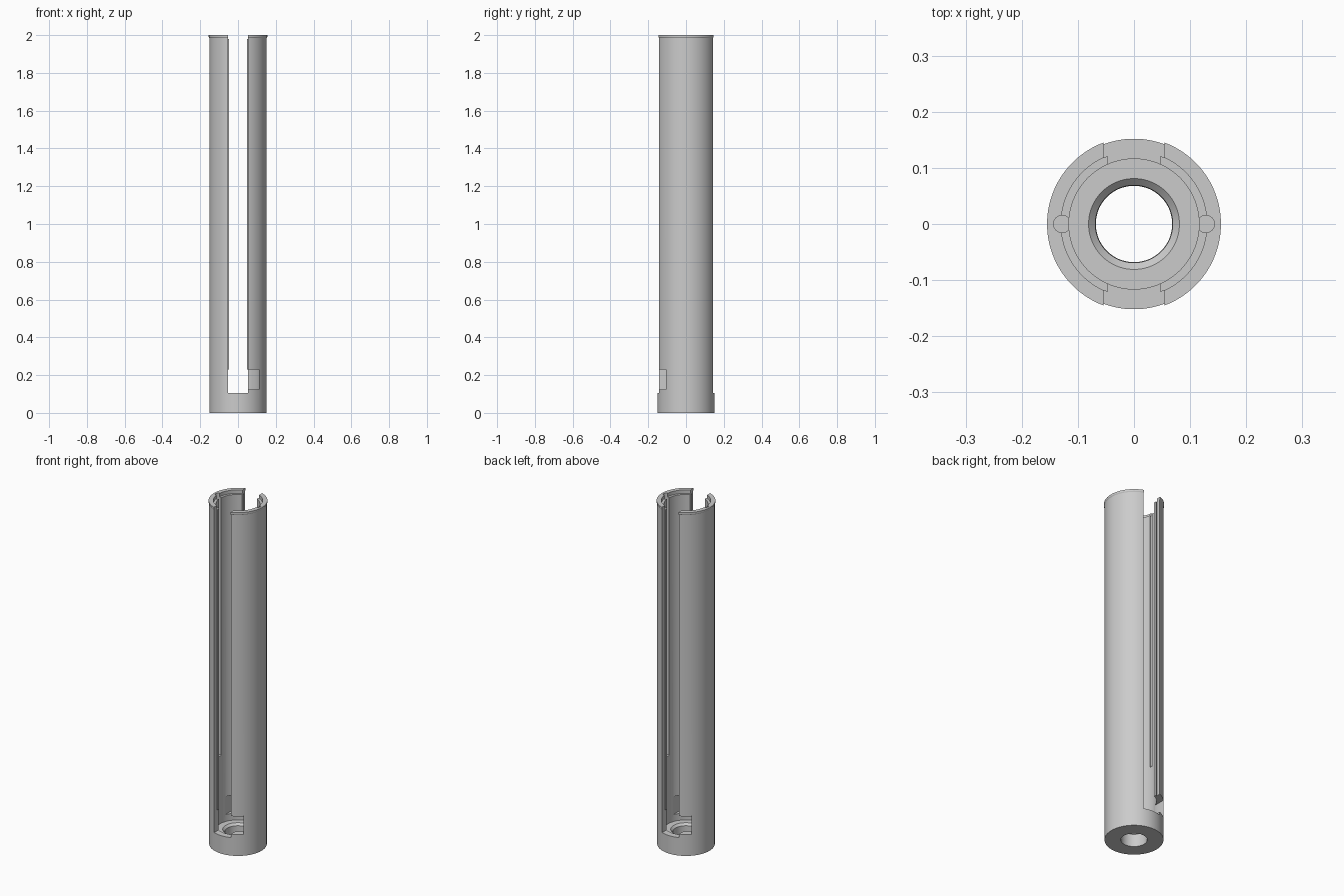
import bpy, bmesh, math
from mathutils import Matrix, Vector

cube = bpy.data.objects.get("Cube")
if cube:
    bpy.data.objects.remove(cube, do_unlink=True)

grey = bpy.data.materials.new("plain grey")
grey.use_nodes = True
colour = (0.6, 0.6, 0.6, 1)
grey.diffuse_color = colour
grey.node_tree.nodes["Principled BSDF"].inputs["Base Color"].default_value = colour


def add_object(name, bm):
    bmesh.ops.recalc_face_normals(bm, faces=bm.faces)
    mesh = bpy.data.meshes.new(name)
    bm.to_mesh(mesh)
    bm.free()
    mesh.materials.append(grey)
    obj = bpy.data.objects.new(name, mesh)
    bpy.context.collection.objects.link(obj)
    return obj


def lathe(name, profile, steps=96):
    """Spin a closed (radius, height) profile into a ring."""
    bm = bmesh.new()
    rings = []
    for i in range(steps):
        a = math.tau * (i + 0.5) / steps
        rings.append([bm.verts.new((r * math.cos(a), r * math.sin(a), z)) for r, z in profile])
    n = len(profile)
    for i in range(steps):
        a, b = rings[i], rings[(i + 1) % steps]
        for j in range(n):
            k = (j + 1) % n
            bm.faces.new((a[j], b[j], b[k], a[k]))
    return add_object(name, bm)


def box(low, high):
    low, high = Vector(low), Vector(high)
    bm = bmesh.new()
    bmesh.ops.create_cube(bm, size=1, matrix=Matrix.Translation((low + high) / 2)
                          @ Matrix.Diagonal((*(high - low), 1)))
    return add_object("cutter", bm)


def rod(x, radius, bottom, top):
    bm = bmesh.new()
    bmesh.ops.create_cone(bm, cap_ends=True, segments=32, radius1=radius, radius2=radius,
                          depth=top - bottom,
                          matrix=Matrix.Translation((x, 0, (bottom + top) / 2)))
    return add_object("cutter", bm)


def cut(obj, cutter):
    cutter.hide_render = True
    mod = obj.modifiers.new("cut", 'BOOLEAN')
    mod.operation = 'DIFFERENCE'
    mod.solver = 'EXACT'
    mod.object = cutter
    bpy.ops.object.select_all(action='DESELECT')
    bpy.context.view_layer.objects.active = obj
    obj.select_set(True)
    bpy.ops.object.modifier_apply(modifier=mod.name)
    bpy.data.objects.remove(cutter, do_unlink=True)


def slot(half_width, bottom, top):
    return box((-half_width, -0.3, bottom), (half_width, 0.3, top))


BASE, FLOOR, NOTCH_TOP = 0.105, 0.085, 0.23

# Outer tube with solid base, bored floor and a small flared rim
tube = lathe("outer_tube", [
    (0.068, 0), (0.152, 0), (0.152, 1.985), (0.155, 1.99), (0.155, 2),
    (0.13, 2), (0.13, BASE), (0.116, BASE), (0.116, FLOOR),
    (0.081, FLOOR), (0.069, FLOOR - 0.012)])
cut(tube, slot(0.054, BASE, 2.1))

# Inner liner, which narrows the slots above the notches
liner = lathe("inner_liner", [(0.116, BASE), (0.13, BASE), (0.13, 1.98), (0.116, 1.98)])
cut(liner, slot(0.047, 0.09, 2.1))
cut(liner, slot(0.054, 0.08, NOTCH_TOP))

for part in (tube, liner):
    for side in (-1, 1):
        # Round guide groove down the side wall
        cut(part, rod(0.128 * side, 0.0155, 0.48, 2.1))
        # Locking notch beside each slot
        xs = sorted((0.0, 0.11 * side))
        ys = sorted((-0.03 * side, -0.2 * side))
        cut(part, box((xs[0], ys[0], 0.125), (xs[1], ys[1], NOTCH_TOP)))
    bpy.ops.object.select_all(action='DESELECT')
    part.select_set(True)
    bpy.context.view_layer.objects.active = part
    bpy.ops.object.shade_smooth_by_angle(angle=math.radians(30))
